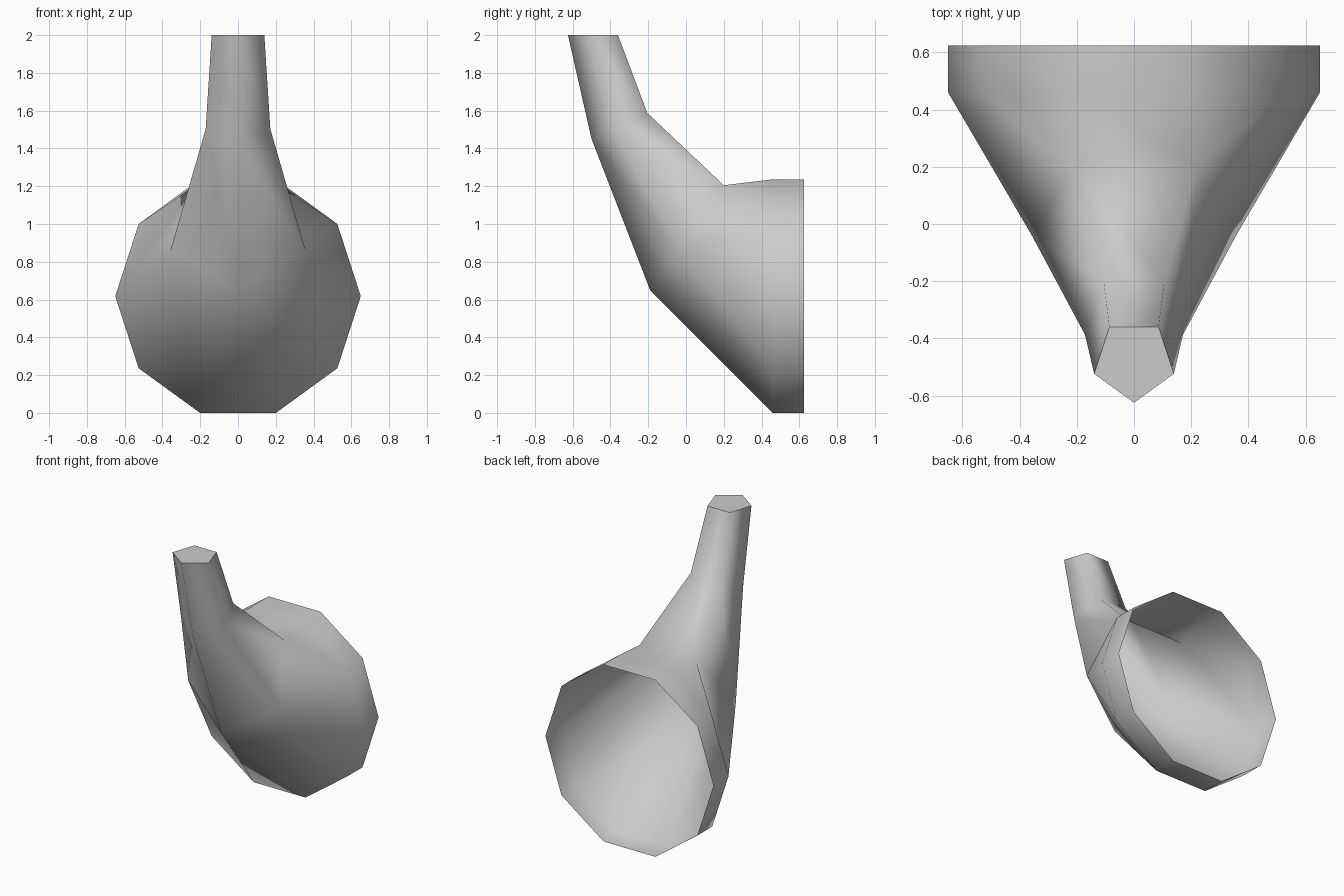
import bpy, bmesh
from math import cos, sin, radians
from mathutils import Vector

cube = bpy.data.objects.get("Cube")
if cube:
    bpy.data.objects.remove(cube, do_unlink=True)

grey = bpy.data.materials.new("plain_grey")
grey.use_nodes = True
colour = (0.6, 0.6, 0.6, 1)
grey.diffuse_color = colour
grey.node_tree.nodes["Principled BSDF"].inputs["Base Color"].default_value = colour

bm = bmesh.new()


def neck_ring(front, back):
    """Tilted regular pentagon between its front corner and its back edge (y, z)."""
    a, b = Vector((0, *front)), Vector((0, *back))
    depth = b - a
    r = depth.length / (1 + cos(radians(36)))
    centre = a + depth.normalized() * r
    ring = []
    for i in range(5):
        t = radians(-90 + 72 * i)
        p = centre + depth.normalized() * r * sin(t)
        p.x = r * cos(t)
        ring.append(bm.verts.new(p))
    return ring


def bell_ring(y, r=0.65):
    """Upright decagon, starting just left of the lowest edge's middle."""
    cz = r * cos(radians(18))
    angles = [radians(-108 + 36 * i) for i in range(10)]
    return [bm.verts.new((r * cos(t), y, cz + r * sin(t))) for t in angles]


def bridge(a, b):
    n = len(a)
    for i in range(n):
        j = (i + 1) % n
        bm.faces.new((a[i], a[j], b[j], b[i]))


# Neck, bending from the mouthpiece into the flare
mouth = neck_ring((-0.625, 2.0), (-0.36, 2.0))
bend = neck_ring((-0.50, 1.45), (-0.205, 1.588))
throat = neck_ring((-0.19, 0.65), (0.20, 1.205))
bridge(mouth, bend)
bridge(bend, throat)

# Flare: each throat corner fans to one bell edge, each throat edge meets the next
bell = bell_ring(0.46)
rim = bell_ring(0.625)
for i in range(5):
    j = (i + 1) % 5
    p, q, s = bell[2 * i], bell[2 * i + 1], bell[2 * j]
    bm.faces.new((throat[i], q, p))
    bm.faces.new((throat[i], throat[j], s, q))
bridge(bell, rim)

# Flat end on the neck; the bell stays open
cap = bm.faces.new(mouth)
bmesh.ops.recalc_face_normals(bm, faces=bm.faces)
if cap.normal.z < 0:
    bmesh.ops.reverse_faces(bm, faces=bm.faces)
for f in bm.faces:
    f.smooth = f is not cap
for e in cap.edges:
    e.smooth = False

mesh = bpy.data.meshes.new("horn")
bm.to_mesh(mesh)
bm.free()
mesh.materials.append(grey)
horn = bpy.data.objects.new("horn", mesh)
bpy.context.collection.objects.link(horn)
